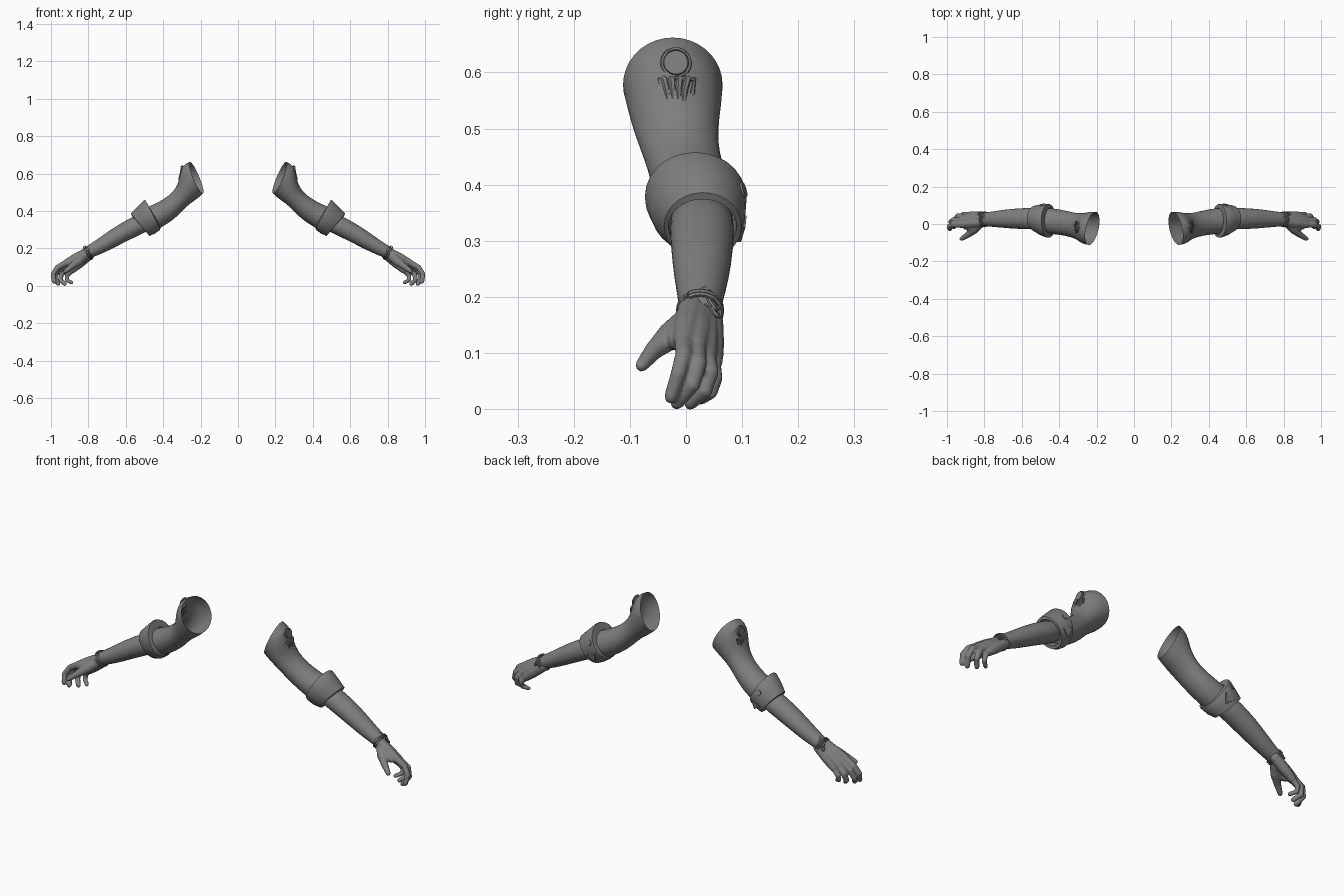
import bpy, bmesh
from math import sin, cos, pi, radians
from mathutils import Vector, Matrix

dark = bpy.data.materials.new("dark_grey")
dark.diffuse_color = (0.21, 0.21, 0.21, 1)


def loft(bm, rings, n=20, caps=True, close=False):
    """Skin elliptical rings given as (centre, half-axis u, half-axis v)."""
    loops = [[bm.verts.new(c + u * cos(2 * pi * i / n) + v * sin(2 * pi * i / n))
              for i in range(n)] for c, u, v in rings]
    pairs = list(zip(loops, loops[1:])) + ([(loops[-1], loops[0])] if close else [])
    for a, b in pairs:
        for i in range(n):
            j = (i + 1) % n
            bm.faces.new((a[i], a[j], b[j], b[i]))
    if caps and not close:
        bm.faces.new(loops[0])
        bm.faces.new(loops[-1])


def section(ux, uz, lx, lz, y0, y1, skew=0.0):
    """Ring from its upper and lower points (front view) and its y range."""
    h = (y1 - y0) / 2
    return (Vector(((ux + lx) / 2, (y0 + y1) / 2, (uz + lz) / 2)),
            Vector(((ux - lx) / 2, 0, (uz - lz) / 2)), Vector((-skew * h, h, 0)))


def tube(bm, pts, radii, n=10, close=False):
    """Round tube along points; open ends get domed tips."""
    pts = [Vector(p) for p in pts]
    radii = [radii] * len(pts) if isinstance(radii, float) else list(radii)
    rings = []
    for i, p in enumerate(pts):
        a = pts[i - 1] if i or close else p
        b = pts[(i + 1) % len(pts)] if i < len(pts) - 1 or close else p
        t = (b - a).normalized()
        side = Vector((0.3, 1, 0.2)) if abs(t.y) < 0.8 else Vector((1, 0, 0.3))
        u = t.cross(side).normalized()
        v = t.cross(u)
        r = radii[i]
        steps = [(0, 1)]
        if not close and i == 0:
            steps = [(-0.95, 0.3), (-0.7, 0.7), (0, 1)]
        elif not close and i == len(pts) - 1:
            steps = [(0, 1), (0.7, 0.7), (0.95, 0.3)]
        rings += [(p + t * r * d, u * r * s, v * r * s) for d, s in steps]
    loft(bm, rings, n, close=close)


def disc(bm, centre, normal, r, depth, n=20):
    rot = Vector(normal).to_track_quat('Z', 'Y').to_matrix().to_4x4()
    bmesh.ops.create_cone(bm, cap_ends=True, segments=n, radius1=r, radius2=r * 0.85,
                          depth=depth, matrix=Matrix.Translation(centre) @ rot)


def circle(centre, u, v, n=18):
    c, u, v = Vector(centre), Vector(u), Vector(v)
    return [c + u * cos(2 * pi * i / n) + v * sin(2 * pi * i / n) for i in range(n)]


def finish(bm, name, subsurf=0, voxel=0, angle=40):
    """Make the object, then mirror it to the other arm."""
    bmesh.ops.recalc_face_normals(bm, faces=bm.faces)
    me = bpy.data.meshes.new(name)
    bm.to_mesh(me)
    bm.free()
    me.materials.append(dark)
    ob = bpy.data.objects.new(name, me)
    bpy.context.collection.objects.link(ob)
    bpy.ops.object.select_all(action='DESELECT')
    ob.select_set(True)
    bpy.context.view_layer.objects.active = ob
    bpy.ops.object.shade_smooth_by_angle(angle=radians(angle))
    if voxel:
        m = ob.modifiers.new("fuse", 'REMESH')
        m.mode, m.voxel_size, m.use_smooth_shade = 'VOXEL', voxel, True
        m = ob.modifiers.new("soften", 'SMOOTH')
        m.factor, m.iterations = 0.5, 6
    if subsurf:
        m = ob.modifiers.new("round", 'SUBSURF')
        m.levels = m.render_levels = subsurf
    m = ob.modifiers.new("other_arm", 'MIRROR')
    m.use_mirror_merge = False
    return ob


# Sleeve, open at the shoulder
bm = bmesh.new()
loft(bm, [section(0.258, 0.664, 0.188, 0.492, -0.114, 0.067, 0.2),
          section(0.300, 0.645, 0.205, 0.473, -0.109, 0.066, 0.15),
          section(0.312, 0.580, 0.235, 0.452, -0.099, 0.060, 0.1),
          section(0.328, 0.525, 0.272, 0.426, -0.085, 0.058),
          section(0.372, 0.478, 0.312, 0.381, -0.068, 0.066),
          section(0.440, 0.440, 0.370, 0.333, -0.058, 0.082),
          section(0.500, 0.415, 0.430, 0.300, -0.052, 0.086)], 18, caps=False)
finish(bm, "sleeve", subsurf=1)

# Folded cuff at the elbow
bm = bmesh.new()
loft(bm, [section(0.478, 0.425, 0.418, 0.325, -0.055, 0.085),
          section(0.496, 0.458, 0.415, 0.303, -0.073, 0.106),
          section(0.504, 0.456, 0.420, 0.296, -0.073, 0.108),
          section(0.540, 0.420, 0.446, 0.278, -0.061, 0.106),
          section(0.573, 0.386, 0.474, 0.266, -0.039, 0.099),
          section(0.568, 0.374, 0.480, 0.278, -0.031, 0.090),
          section(0.510, 0.400, 0.440, 0.305, -0.031, 0.088)], 28, caps=False)
finish(bm, "cuff")

# Cuff button with pointed tab
bm = bmesh.new()
disc(bm, (0.487, 0.099, 0.390), (0.25, 1, 0.3), 0.016, 0.012)
finish(bm, "cuff_button")
bm = bmesh.new()
tri = [(0.450, 0.098, 0.345), (0.500, 0.096, 0.325), (0.462, 0.088, 0.298)]
lo = [bm.verts.new(p) for p in tri]
hi = [bm.verts.new((x, y + 0.010, z)) for x, y, z in tri]
bm.faces.new(lo)
bm.faces.new(hi)
for i in range(3):
    j = (i + 1) % 3
    bm.faces.new((lo[i], lo[j], hi[j], hi[i]))
finish(bm, "cuff_tab")

# Shoulder ornament: round boss above a ribbed panel
bm = bmesh.new()
disc(bm, (0.301, -0.018, 0.617), (1, 0, 0.15), 0.025, 0.016, 24)
tube(bm, circle((0.302, -0.018, 0.617), (0, 0.025, 0), (-0.004, 0, 0.025)), 0.0035, 6, True)
frame = [(0.306, -0.048, 0.588), (0.311, -0.018, 0.590), (0.306, 0.015, 0.588),
         (0.309, 0.011, 0.562), (0.313, 0.002, 0.544), (0.316, -0.018, 0.542),
         (0.313, -0.035, 0.544), (0.309, -0.044, 0.562)]
tube(bm, frame, 0.0045, 6, True)
for k in (-1.5, -0.5, 0.5, 1.5):
    tube(bm, [(0.310, -0.018 + k * 0.014, 0.588), (0.313, -0.018 + k * 0.011, 0.570),
              (0.316, -0.018 + k * 0.009, 0.545)], (0.006, 0.0055, 0.0045), 6)
finish(bm, "shoulder_ornament")

# Bare forearm
bm = bmesh.new()
loft(bm, [section(0.490, 0.400, 0.440, 0.310, -0.030, 0.085),
          section(0.572, 0.367, 0.518, 0.275, -0.030, 0.088),
          section(0.673, 0.307, 0.625, 0.222, -0.026, 0.083),
          section(0.750, 0.250, 0.710, 0.178, -0.018, 0.072),
          section(0.806, 0.214, 0.772, 0.154, -0.013, 0.063),
          section(0.838, 0.188, 0.806, 0.138, -0.010, 0.060)], 18)
finish(bm, "forearm", subsurf=1)

# Hand: palm bones, curled fingers and thumb fused together
bm = bmesh.new()
fingers = [[(0.922, -0.004, 0.121), (0.965, -0.004, 0.097), (0.989, -0.014, 0.062), (0.984, -0.027, 0.022)],
           [(0.922, 0.018, 0.110), (0.965, 0.022, 0.082), (0.980, 0.012, 0.043), (0.962, -0.016, 0.011)],
           [(0.908, 0.036, 0.096), (0.943, 0.044, 0.066), (0.950, 0.034, 0.032), (0.926, 0.008, 0.010)],
           [(0.888, 0.047, 0.083), (0.914, 0.053, 0.054), (0.914, 0.045, 0.029), (0.890, 0.026, 0.017)]]
for k, f in enumerate(fingers):
    wrist = (0.800 - k * 0.003, 0.012 + k * 0.009, 0.182 - k * 0.005)
    mid = Vector(wrist).lerp(Vector(f[0]), 0.6)
    tube(bm, [wrist, mid, f[0]], (0.027, 0.025, 0.019))
    r = (0.0155, 0.0155, 0.015, 0.013)[k]
    tube(bm, f, (r + 0.002, r, r * 0.9, r * 0.8))
tube(bm, [(0.822, 0.008, 0.160), (0.853, -0.028, 0.130), (0.888, -0.058, 0.104),
          (0.922, -0.079, 0.078)], (0.027, 0.025, 0.017, 0.012))
tube(bm, [(0.83, 0.01, 0.15), (0.870, -0.022, 0.128), (0.900, -0.012, 0.120)],
     (0.027, 0.023, 0.018))
finish(bm, "hand", voxel=0.0035)

# Wristband with looped knot
bm = bmesh.new()
axis_u, axis_v = (0.0190, 0, 0.0325), (0, 0.0385, 0)
for off in (0.0, 0.009):
    tube(bm, circle((0.798 + off, 0.025, 0.178 - off * 0.6), axis_u, axis_v, 24), 0.0045, 6, True)
for dx, dy, dz, s in ((-0.010, 0.040, 0.025, 0.013), (0.001, 0.048, 0.016, 0.015),
                      (0.009, 0.052, 0.001, 0.013)):
    tube(bm, circle((0.812 + dx, dy, 0.178 + dz), (s, 0, -s * 0.7),
                    (0.2 * s, 0.7 * s, -0.8 * s), 14), 0.004, 6, True)
finish(bm, "wristband")
